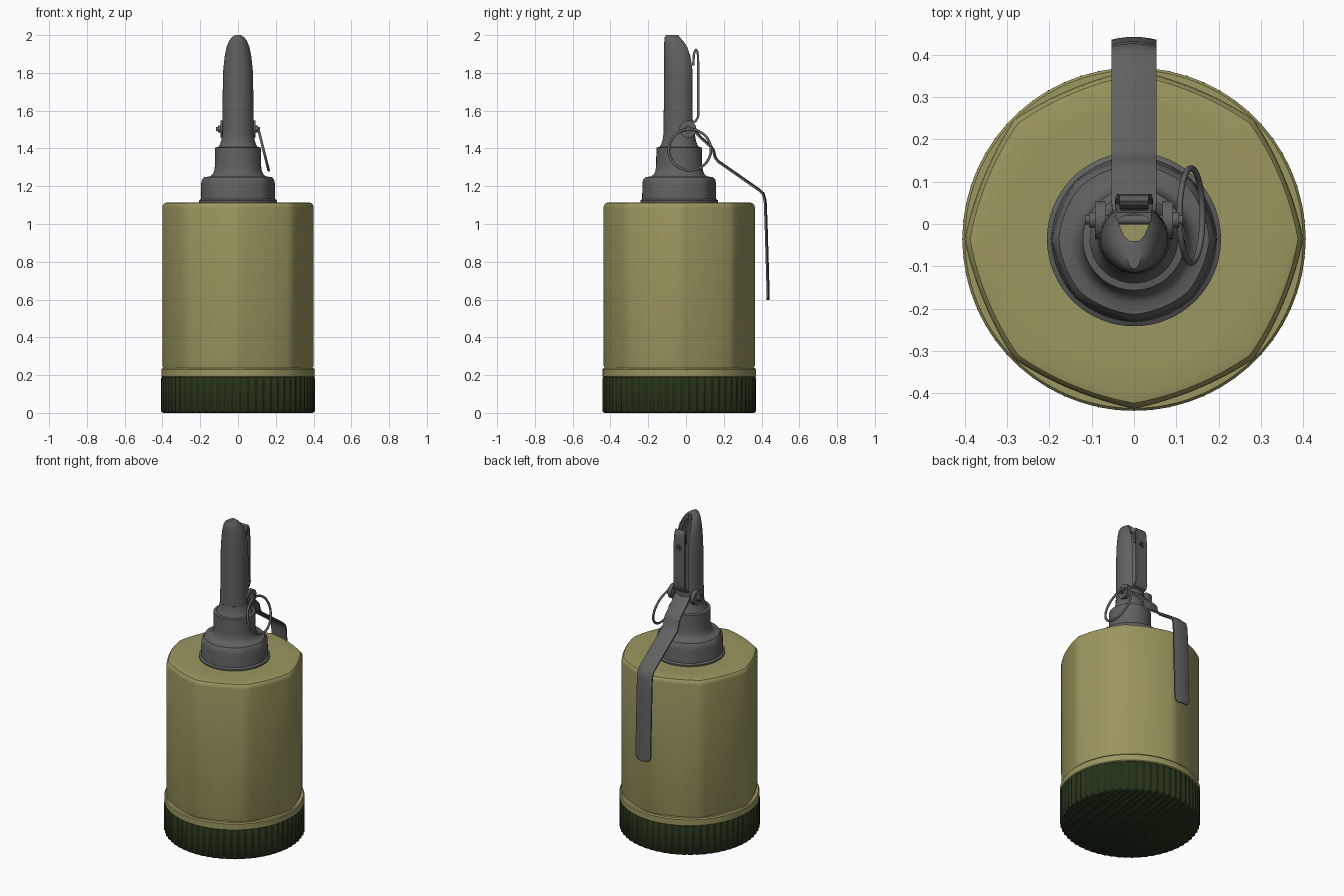
import bpy, bmesh, math
from mathutils import Vector, Matrix

if "Cube" in bpy.data.objects:
    bpy.data.objects.remove(bpy.data.objects["Cube"])

CY = -0.036  # axis of the canister in y


def material(name, rgb):
    m = bpy.data.materials.new(name)
    m.diffuse_color = (*rgb, 1)
    m.use_nodes = True
    m.node_tree.nodes["Principled BSDF"].inputs["Base Color"].default_value = m.diffuse_color
    return m


OLIVE = material("olive", (0.33, 0.31, 0.115))
DARK = material("dark_green", (0.018, 0.032, 0.01))
STEEL = material("steel", (0.12, 0.12, 0.12))


def finish(name, bm, mat, angle=35):
    bmesh.ops.recalc_face_normals(bm, faces=bm.faces)
    me = bpy.data.meshes.new(name)
    bm.to_mesh(me)
    bm.free()
    ob = bpy.data.objects.new(name, me)
    bpy.context.collection.objects.link(ob)
    me.materials.append(mat)
    smooth(ob, angle)
    return ob


def smooth(ob, angle=35):
    bpy.ops.object.select_all(action='DESELECT')
    ob.select_set(True)
    bpy.context.view_layer.objects.active = ob
    bpy.ops.object.shade_smooth_by_angle(angle=math.radians(angle))


def octagon(a):
    # 0 at the eight corners, 1 in the middle of each flat
    d = (a + math.pi / 8) % (math.pi / 4) - math.pi / 8
    return 1 - (abs(d) / (math.pi / 8) - 1) ** 2


def loft(name, rings, mat, n=64, shape=octagon, angle=35):
    # each ring: rx, ry, centre y, z, depth of the shape function
    bm = bmesh.new()
    loops = []
    for rx, ry, cy, z, amp in rings:
        loop = []
        for i in range(n):
            a = 2 * math.pi * i / n
            k = 1 - amp * shape(a)
            loop.append(bm.verts.new((rx * k * math.cos(a), cy + ry * k * math.sin(a), z)))
        loops.append(loop)
    for p, q in zip(loops, loops[1:]):
        for i in range(n):
            j = (i + 1) % n
            bm.faces.new((p[i], p[j], q[j], q[i]))
    bm.faces.new(loops[0][::-1])
    bm.faces.new(loops[-1])
    return finish(name, bm, mat, angle)


def lathe(name, profile, mat, **kw):
    return loft(name, [(p[0], p[0], CY, p[1], p[2] if len(p) > 2 else 0) for p in profile], mat, **kw)


def cut(ob, *cutters):
    bpy.context.view_layer.objects.active = ob
    for c in cutters:
        c.hide_render = True
        m = ob.modifiers.new("cut", 'BOOLEAN')
        m.object, m.operation, m.solver = c, 'DIFFERENCE', 'EXACT'
        bpy.ops.object.modifier_apply(modifier=m.name)
        bpy.data.objects.remove(c)
    smooth(ob)


def rod(name, r, p, q, mat=STEEL, n=20):
    p, q = Vector(p), Vector(q)
    bm = bmesh.new()
    rot = (q - p).to_track_quat('Z', 'Y').to_matrix().to_4x4()
    bmesh.ops.create_cone(bm, cap_ends=True, segments=n, radius1=r, radius2=r,
                          depth=(q - p).length, matrix=Matrix.Translation((p + q) / 2) @ rot)
    return finish(name, bm, mat)


def strip(name, path, thick, sag=0.0):
    # bent sheet metal; path points: y, z, half width
    bm = bmesh.new()
    rows = []
    for i, (y, z, w) in enumerate(path):
        a, b = path[max(i - 1, 0)], path[min(i + 1, len(path) - 1)]
        t = Vector((b[0] - a[0], b[1] - a[1])).normalized()
        rows.append([])
        for k in range(-3, 4):
            s = sag * (k / 3) ** 2
            top = bm.verts.new((w * k / 3, y + t.y * s, z - t.x * s))
            low = bm.verts.new((w * k / 3, y + t.y * (s + thick), z - t.x * (s + thick)))
            rows[-1].append((top, low))
    # outline of each cross-section, joined to the next
    outs = [[v[0] for v in r] + [v[1] for v in reversed(r)] for r in rows]
    for p, q in zip(outs, outs[1:]):
        for i in range(len(p)):
            j = (i + 1) % len(p)
            bm.faces.new((p[i], p[j], q[j], q[i]))
    bm.faces.new(outs[0])
    bm.faces.new(outs[-1])
    return finish(name, bm, STEEL)


# ribbed base cap
def rib(a):
    return 0.5 - 0.5 * math.cos(60 * a)


lathe("base_cap", [(0.395, 0, 0.01), (0.407, 0.008, 0.03), (0.407, 0.185, 0.03), (0.40, 0.19, 0.01)],
      DARK, n=360, shape=rib, angle=50)

# band and eight-sided canister
lathe("lower_band", [(0.40, 0.188), (0.406, 0.193), (0.406, 0.23), (0.40, 0.237), (0.37, 0.237)], OLIVE, n=96)
lathe("canister", [(0.39, 0.225, .03), (0.40, 0.25, .04), (0.401, 1.085, .04), (0.398, 1.1, .038),
                   (0.388, 1.111, .035), (0.37, 1.115, .03), (0.3, 1.115), (0.1, 1.115)], OLIVE, n=96)

# threaded collar and neck
collar = lathe("collar", [(0.205, 1.11), (0.206, 1.125), (0.196, 1.132, .01), (0.195, 1.215, .04), (0.191, 1.235, .04),
                          (0.178, 1.249, .02), (0.15, 1.251), (0.135, 1.262), (0.126, 1.28), (0.122, 1.31),
                          (0.121, 1.405), (0.104, 1.408), (0.096, 1.42), (0.088, 1.445), (0.084, 1.47)], STEEL)
bore = lathe("collar_bore", [(0.058, 1.0), (0.058, 1.6)], STEEL, n=32)
cut(collar, bore)

# striker housing: hollow tube with leaning dome, slotted at the back
tube = loft("striker_housing", [(.083, .083, CY, 1.455, 0), (.081, .081, CY, 1.7, 0), (.078, .081, CY, 1.82, 0),
                                (.07, .077, -.04, 1.89, 0), (.061, .07, -.046, 1.935, 0), (.048, .057, -.058, 1.968, 0),
                                (.034, .046, -.067, 1.988, 0), (.016, .032, -.074, 2.0, 0)], STEEL)
bore = loft("tube_bore", [(.06, .06, CY, 1.4, 0), (.06, .06, CY, 1.82, 0), (.045, .05, -.047, 1.92, 0),
                          (.025, .035, -.058, 1.96, 0)], STEEL, n=32)
bm = bmesh.new()
outline = [(.04, .1), (.04, .01), (.024, -.028), (.012, -.04), (-.012, -.04), (-.024, -.028), (-.04, .01), (-.04, .1)]
face = bm.faces.new([bm.verts.new((x, y, 1.53)) for x, y in outline])
ext = bmesh.ops.extrude_face_region(bm, geom=[face])
bmesh.ops.translate(bm, vec=(0, 0, 0.6), verts=[v for v in ext['geom'] if isinstance(v, bmesh.types.BMVert)])
slot = finish("slot_cutter", bm, STEEL)
cut(tube, bore, slot)

# folded striker blade in the slot, with a round hole
blade = strip("striker_blade", [(.032, 1.84, .03), (.036, 1.9, .034), (.044, 1.923, .034), (.054, 1.93, .034),
                                (.064, 1.92, .034), (.069, 1.895, .036), (.071, 1.84, .038), (.071, 1.6, .038),
                                (.07, 1.565, .042), (.055, 1.54, .045), (.03, 1.53, .045)], -0.012 * -1)
cut(blade, rod("hole_cutter", 0.018, (0, 0.0, 1.82), (0, 0.15, 1.82)))

# safety lever
strip("safety_lever", [(.03, 1.52, .05), (.055, 1.495, .053), (.085, 1.462, .053), (.135, 1.418, .053),
                       (.152, 1.395, .053), (.162, 1.355, .053), (.175, 1.338, .053), (.39, 1.188, .053),
                       (.415, 1.165, .053), (.427, 1.125, .053), (.432, 1.0, .053), (.443, .625, .053),
                       (.443, .607, .047), (.443, .597, .03)], 0.009, 0.007)

# pivot ears and pin heads, both sides
for side, s in (("left", -1), ("right", 1)):
    rod("pivot_ear_" + side, 0.045, (s * 0.068, 0.01, 1.503), (s * 0.092, 0.01, 1.503), n=28)
    rod("pin_head_" + side, 0.018, (s * 0.09, 0.01, 1.503), (s * 0.106, 0.01, 1.503))
rod("safety_pin", 0.011, (-0.116, 0.01, 1.503), (0.116, 0.01, 1.503))

# pull ring hanging from the pin
bpy.ops.mesh.primitive_torus_add(major_segments=56, minor_segments=10, major_radius=0.112, minor_radius=0.007,
                                 location=(0.135, 0.02, 1.393), rotation=(0, math.radians(90 - 14), 0))
ring = bpy.context.object
ring.name = "pull_ring"
ring.data.materials.append(STEEL)
smooth(ring, 60)
